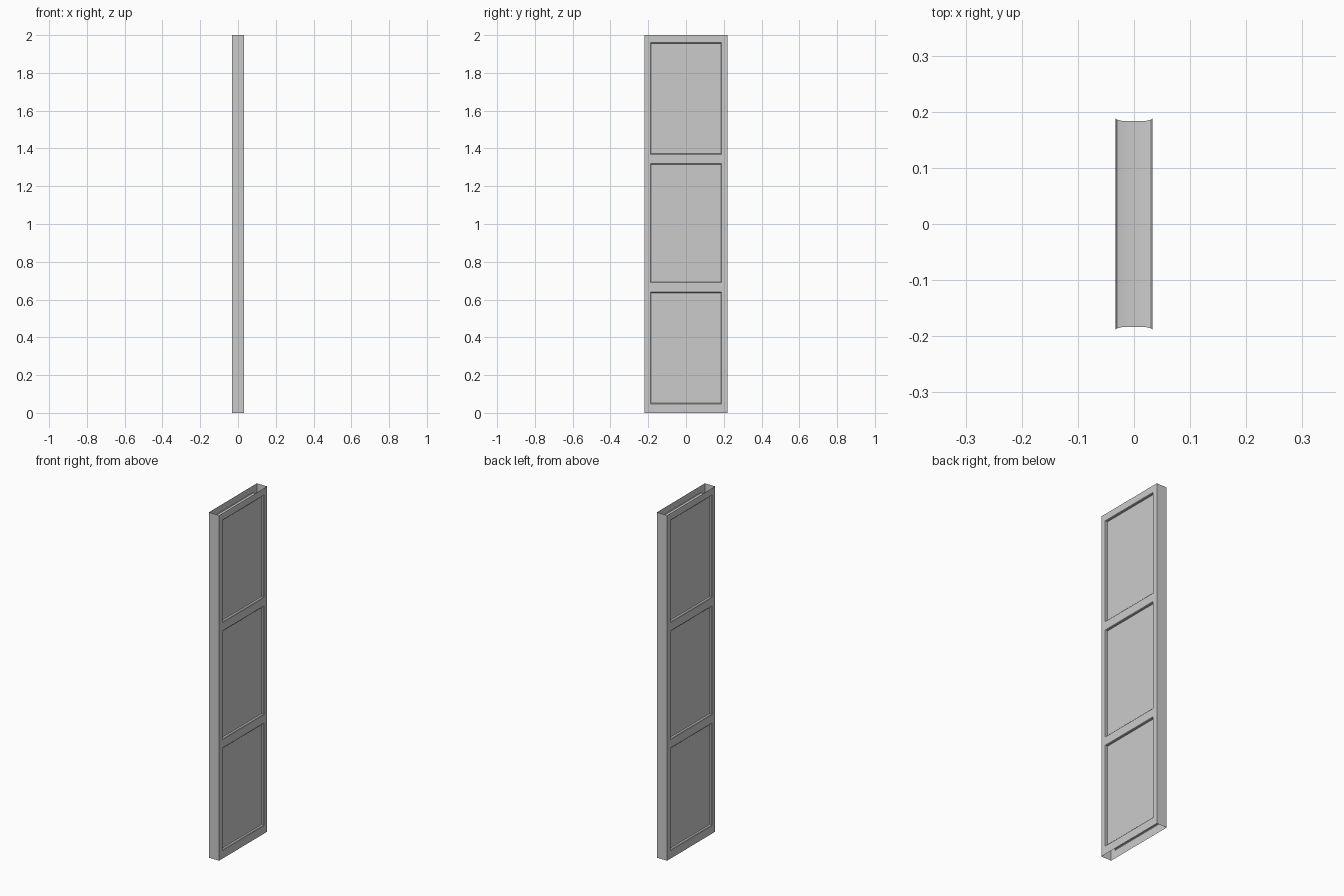
import bpy, bmesh

if "Cube" in bpy.data.objects:
    bpy.data.objects.remove(bpy.data.objects["Cube"])

HX, HY, TOP = 0.033, 0.22, 2.0
OPEN_Y = 0.189                      # half width of each opening at the face
OPENINGS = [(0.047, 0.641), (0.689, 1.319), (1.367, 1.961)]
# Moulding round each opening: (x, inset), from one face through to the other
HALF = [(HX, 0.0), (0.0305, 0.003), (0.022, 0.005), (0.010, 0.0058)]
PROFILE = HALF + [(-x, i) for x, i in reversed(HALF)]
PANEL_X, PANEL_INSET = HALF[2]


def ring(x, inset, z0, z1):
    y, a, b = OPEN_Y - inset, z0 + inset, z1 - inset
    return [(x, -y, a), (x, y, a), (x, y, b), (x, -y, b)]


def make_object(name, faces):
    bm = bmesh.new()
    for f in faces:
        bm.faces.new([bm.verts.new(p) for p in f])
    bmesh.ops.remove_doubles(bm, verts=bm.verts, dist=1e-5)
    bmesh.ops.recalc_face_normals(bm, faces=bm.faces)
    mesh = bpy.data.meshes.new(name)
    bm.to_mesh(mesh)
    bm.free()
    ob = bpy.data.objects.new(name, mesh)
    bpy.context.collection.objects.link(ob)
    bpy.context.view_layer.objects.active = ob
    ob.select_set(True)
    bpy.ops.object.shade_smooth_by_angle(angle=0.6)
    ob.select_set(False)
    return ob


# Hollow door frame, open at the top and bottom ends
ys = [-HY, -OPEN_Y, OPEN_Y, HY]
zs = [0.0] + [z for o in OPENINGS for z in o] + [TOP]
faces = []
for j, (a, b) in enumerate(zip(zs, zs[1:])):
    for x in (HX, -HX):
        for i, (c, d) in enumerate(zip(ys, ys[1:])):
            if i == 1 and j % 2 == 1:
                continue            # opening
            faces.append([(x, c, a), (x, d, a), (x, d, b), (x, c, b)])
    for y in (-HY, HY):
        faces.append([(-HX, y, a), (HX, y, a), (HX, y, b), (-HX, y, b)])

# Curved reveals through the openings
for z0, z1 in OPENINGS:
    rings = [ring(x, i, z0, z1) for x, i in PROFILE]
    for r, s in zip(rings, rings[1:]):
        for k in range(4):
            n = (k + 1) % 4
            faces.append([r[k], r[n], s[n], s[k]])
make_object("door_frame", faces)

# Recessed panels, one sheet on each side
for name, (z0, z1) in zip(("lower", "middle", "upper"), OPENINGS):
    front = ring(PANEL_X, PANEL_INSET, z0, z1)
    back = ring(-PANEL_X, PANEL_INSET, z0, z1)[::-1]
    for side, f in (("right", front), ("left", back)):
        mesh = bpy.data.meshes.new(f"{name}_panel_{side}")
        mesh.from_pydata(f, [], [(0, 1, 2, 3)])
        bpy.context.collection.objects.link(
            bpy.data.objects.new(mesh.name, mesh))
